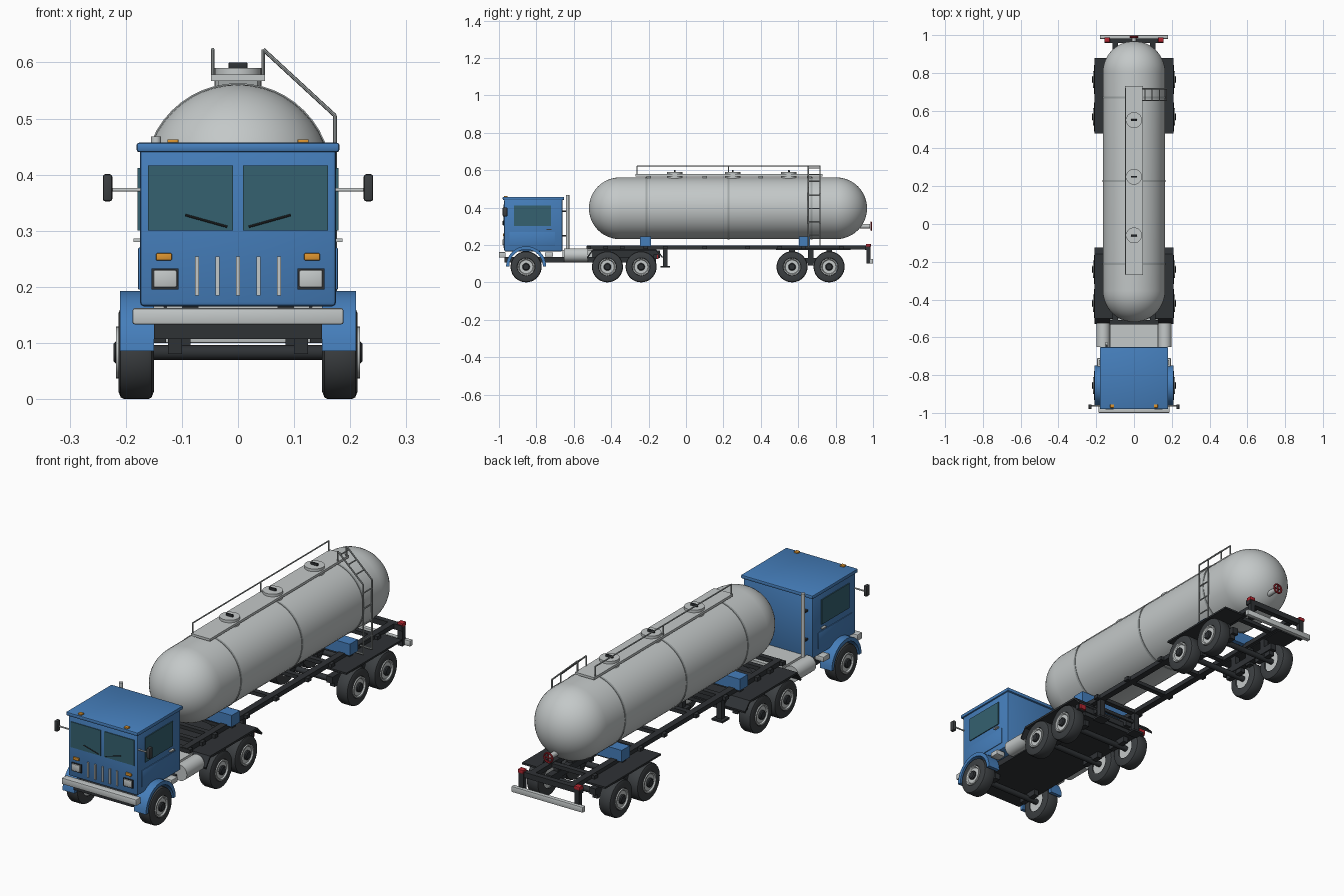
import bpy, bmesh, math
from mathutils import Vector

old = bpy.data.objects.get("Cube")
if old:
    bpy.data.objects.remove(old, do_unlink=True)


def material(name, r, g, b):
    m = bpy.data.materials.new(name)
    m.use_nodes = True
    m.diffuse_color = (r, g, b, 1)
    m.node_tree.nodes["Principled BSDF"].inputs["Base Color"].default_value = (r, g, b, 1)
    return m


BLUE = material("cab blue", 0.06, 0.21, 0.50)
GREY = material("light grey", 0.55, 0.58, 0.58)
STEEL = material("steel grey", 0.36, 0.39, 0.39)
DARK = material("chassis dark", 0.028, 0.032, 0.036)
RUBBER = material("tyre dark", 0.045, 0.05, 0.054)
GLASS = material("glass teal", 0.035, 0.12, 0.16)
AMBER = material("amber", 0.72, 0.30, 0.03)
RED = material("red", 0.45, 0.02, 0.03)
SIDES = ((1, "left"), (-1, "right"))


def finish(name, bm, mat, smooth=True):
    bmesh.ops.recalc_face_normals(bm, faces=bm.faces)
    me = bpy.data.meshes.new(name)
    bm.to_mesh(me)
    bm.free()
    me.materials.append(mat)
    if smooth:
        me.shade_smooth()
        me.set_sharp_from_angle(angle=math.radians(35))
    ob = bpy.data.objects.new(name, me)
    bpy.context.scene.collection.objects.link(ob)
    return ob


def box(name, x, y, z, mat, bevel=0):
    """Box from (min, max) ranges."""
    bm = bmesh.new()
    bmesh.ops.create_cube(bm, size=1)
    for v in bm.verts:
        v.co = [r[0] if c < 0 else r[1] for c, r in zip(v.co, (x, y, z))]
    if bevel:
        bmesh.ops.bevel(bm, geom=bm.edges[:], offset=bevel, segments=2, affect='EDGES', profile=0.5)
    return finish(name, bm, mat, bool(bevel))


def boxes(name, x, y, z, mat, bevel=0):
    """Mirrored pair of boxes."""
    for s, side in SIDES:
        box(f"{side}_{name}", sorted((s * x[0], s * x[1])), y, z, mat, bevel)


def lathe(name, profile, origin, axis, mat, seg=32):
    """Spin (radius, distance) points about an axis."""
    bm = bmesh.new()
    q = Vector(axis).to_track_quat('Z', 'Y')
    vs = [bm.verts.new(q @ Vector((r, 0, d)) + Vector(origin)) for r, d in profile]
    es = [bm.edges.new(p) for p in zip(vs, vs[1:])]
    bmesh.ops.spin(bm, geom=vs + es, cent=origin, axis=axis, angle=math.tau, steps=seg)
    bmesh.ops.remove_doubles(bm, verts=bm.verts, dist=1e-5)
    return finish(name, bm, mat)


def tube(name, a, b, r, mat, seg=12):
    d = Vector(b) - Vector(a)
    return lathe(name, [(0, 0), (r, 0), (r, d.length), (0, d.length)], a, d.normalized(), mat, seg)


def path(name, points, r, mat):
    for i, (a, b) in enumerate(zip(points, points[1:])):
        tube(f"{name}_{i + 1}", a, b, r, mat, 8)


def extrude(name, outline, x0, x1, mat):
    """Extrude a (y, z) outline along x."""
    bm = bmesh.new()
    f = bm.faces.new([bm.verts.new((x0, y, z)) for y, z in outline])
    g = bmesh.ops.extrude_face_region(bm, geom=[f])["geom"]
    bmesh.ops.translate(bm, verts=[v for v in g if isinstance(v, bmesh.types.BMVert)], vec=(x1 - x0, 0, 0))
    return finish(name, bm, mat)


# Wheels and axles
R = 0.083
TYRE = [(0.045, 0.15), (0.07, 0.15), (R - 0.003, 0.154), (R, 0.16), (R, 0.203), (R - 0.003, 0.209), (0.07, 0.213), (0.048, 0.213), (0.045, 0.205)]
RIM = [(0, 0.155), (0.046, 0.155), (0.046, 0.217), (0.04, 0.217), (0.036, 0.211), (0, 0.211)]
HUB = [(0.02, 0.2), (0.02, 0.218), (0.015, 0.222), (0, 0.222)]
for n, y in enumerate((-0.855, -0.42, -0.24, 0.567, 0.765), 1):
    tube(f"axle_{n}", (-0.16, y, R), (0.16, y, R), 0.013, DARK)
    boxes(f"spring_{n}", (0.1, 0.125), (y - 0.05, y + 0.05), (0.08, 0.108), DARK)
    for s, side in SIDES:
        for part, prof, mat in (("tyre", TYRE, RUBBER), ("rim", RIM, GREY), ("hub", HUB, DARK)):
            lathe(f"{side}_{part}_{n}", prof, (0, y, R), (s, 0, 0), mat, 36)

# Tractor chassis
box("tractor_chassis", (-0.15, 0.15), (-0.97, -0.16), (0.107, 0.135), DARK)
boxes("tractor_rail", (0.07, 0.1), (-0.66, -0.14), (0.13, 0.17), DARK)
box("tractor_rear_beam", (-0.19, 0.19), (-0.175, -0.155), (0.125, 0.15), DARK)
boxes("tractor_tail_lamp", (0.155, 0.185), (-0.157, -0.146), (0.125, 0.148), RED)
box("deck_plate", (-0.127, 0.127), (-0.66, -0.5), (0.135, 0.172), GREY)
tube("coupling_disc", (0, -0.33, 0.165), (0, -0.33, 0.18), 0.085, DARK, 32)
box("front_bumper", (-0.188, 0.188), (-1, -0.965), (0.133, 0.162), GREY, 0.004)
boxes("step", (0.15, 0.195), (-0.755, -0.71), (0.137, 0.16), GREY, 0.003)
for s, side in SIDES:
    tube(f"{side}_fuel_tank", (s * 0.163, -0.652, 0.146), (s * 0.163, -0.525, 0.146), 0.036, GREY, 32)
    outer = [(-0.53, 0.135), (-0.5, 0.176), (-0.16, 0.176), (-0.125, 0.14)]
    inner = [(y * 0.99 - 0.003, z - 0.009) for y, z in reversed(outer)]
    extrude(f"{side}_rear_fender", outer + inner, s * 0.105, s * 0.21, DARK)

# Front wheel arches
for s, side in SIDES:
    arc = [math.pi * i / 16 for i in range(17)]
    ring = [(-0.855 + r * math.cos(a), 0.086 + r * math.sin(a))
            for r, seq in ((0.107, arc), (0.09, arc[::-1])) for a in seq]
    extrude(f"{side}_front_arch", ring, s * 0.15, s * 0.21, BLUE)

# Cab shell, roof and glass
box("cab_body", (-0.175, 0.175), (-0.972, -0.66), (0.165, 0.446), BLUE, 0.008)
box("cab_roof", (-0.181, 0.181), (-0.98, -0.652), (0.44, 0.457), BLUE, 0.005)
boxes("windscreen", (0.009, 0.16), (-0.975, -0.969), (0.3, 0.416), GLASS)
boxes("side_window", (0.172, 0.179), (-0.92, -0.722), (0.3, 0.412), GLASS)
boxes("door_panel", (0.172, 0.178), (-0.945, -0.7), (0.195, 0.27), BLUE, 0.002)
boxes("door_handle", (0.174, 0.186), (-0.745, -0.72), (0.28, 0.286), GREY)

# Cab front details
for i in range(5):
    x = (i - 2) * 0.0365
    box(f"grille_bar_{i + 1}", (x - 0.0035, x + 0.0035), (-0.977, -0.969), (0.185, 0.254), GREY)
boxes("headlight_frame", (0.106, 0.154), (-0.977, -0.969), (0.195, 0.233), DARK)
boxes("headlight", (0.109, 0.151), (-0.982, -0.97), (0.199, 0.23), GREY, 0.003)
boxes("indicator", (0.118, 0.146), (-0.979, -0.969), (0.247, 0.26), AMBER, 0.002)
boxes("roof_marker", (0.106, 0.126), (-0.973, -0.955), (0.455, 0.463), AMBER, 0.002)
boxes("mirror", (0.224, 0.241), (-0.98, -0.955), (0.352, 0.401), RUBBER, 0.005)
for s, side in SIDES:
    tube(f"{side}_mirror_arm", (s * 0.17, -0.963, 0.373), (s * 0.228, -0.963, 0.373), 0.0035, GREY)
    tube(f"{side}_wiper", (s * 0.019, -0.978, 0.307), (s * 0.094, -0.978, 0.328), 0.002, DARK, 8)

# Exhaust stack
tube("exhaust_stack", (-0.146, -0.633, 0.16), (-0.146, -0.633, 0.468), 0.009, GREY, 20)
for z in (0.25, 0.38):
    box("exhaust_bracket", (-0.152, -0.14), (-0.665, -0.63), (z - 0.004, z + 0.004), DARK)

# Trailer frame
boxes("trailer_rail", (0.085, 0.115), (-0.53, 0.97), (0.176, 0.197), DARK)
for i, y in enumerate((-0.52, -0.43, -0.34, -0.215, -0.11, 0.1, 0.33, 0.5, 0.63, 0.83)):
    box(f"trailer_crossmember_{i + 1}", (-0.13, 0.13), (y - 0.012, y + 0.012), (0.178, 0.195), DARK)
boxes("trailer_fender", (0.1, 0.21), (0.48, 0.88), (0.172, 0.18), DARK)
boxes("suspension_beam", (0.095, 0.125), (0.5, 0.83), (0.1, 0.13), DARK)
for y in (0.567, 0.666, 0.765):
    boxes("suspension_hanger", (0.098, 0.12), (y - 0.015, y + 0.015), (0.09, 0.178), DARK)
boxes("landing_leg", (0.085, 0.11), (-0.122, -0.098), (0.085, 0.18), DARK)
boxes("landing_foot", (0.07, 0.125), (-0.135, -0.085), (0.079, 0.088), DARK)
box("landing_brace", (-0.09, 0.09), (-0.115, -0.105), (0.13, 0.145), DARK)

# Trailer rear end
box("rear_beam", (-0.155, 0.155), (0.957, 0.982), (0.172, 0.197), DARK)
boxes("rear_post", (0.128, 0.152), (0.965, 0.986), (0.1, 0.195), DARK)
boxes("rear_lamp", (0.128, 0.156), (0.962, 0.988), (0.19, 0.206), RED, 0.002)
box("rear_bumper", (-0.18, 0.18), (0.98, 1), (0.1, 0.126), GREY, 0.003)

# Tank with domed ends, bands and saddles
TR, TZ, Y0, Y1 = 0.165, 0.396, -0.519, 0.968
quarter = [math.pi / 2 * i / 12 for i in range(13)]
dome = [(TR * math.sin(a), TR * (1 - math.cos(a))) for a in quarter]
length = Y1 - Y0
lathe("tank", dome + [(r, length - d) for r, d in reversed(dome)], (0, Y0, TZ), (0, 1, 0), GREY, 48)
for i, y in enumerate((-0.212, 0.228, 0.67)):
    lathe(f"tank_band_{i + 1}", [(TR - 0.003, -0.005), (TR + 0.002, -0.005), (TR + 0.002, 0.005), (TR - 0.003, 0.005)],
          (0, y, TZ), (0, 1, 0), STEEL, 48)
for name, y in (("front_saddle", -0.216), ("rear_saddle", 0.633)):
    box(name, (-0.14, 0.14), (y - 0.029, y + 0.029), (0.192, 0.245), BLUE)

# Walkway and hatches
box("walkway", (-0.048, 0.048), (-0.27, 0.73), (0.567, 0.578), GREY)
for y in (-0.2, 0.1, 0.4, 0.66):
    box("walkway_support", (-0.035, 0.035), (y - 0.012, y + 0.012), (0.55, 0.568), STEEL)
for i, y in enumerate((-0.06, 0.25, 0.55)):
    tube(f"hatch_{i + 1}", (0, y, 0.55), (0, y, 0.59), 0.042, GREY, 28)
    box(f"hatch_handle_{i + 1}", (-0.017, 0.017), (y - 0.005, y + 0.005), (0.588, 0.6), DARK, 0.002)

# Handrail and ladder
rail = -0.045
path("handrail", [(rail, -0.262, 0.573), (rail, -0.262, 0.623), (rail, 0.717, 0.623), (rail, 0.717, 0.573)], 0.003, STEEL)
tube("handrail_post", (rail, 0.228, 0.573), (rail, 0.228, 0.623), 0.003, STEEL, 8)
foot, bend, top = (Vector((x, 0, z)) for x, z in ((0.173, 0.19), (0.173, 0.505), (0.045, 0.623)))
LY = (Vector((0, 0.654, 0)), Vector((0, 0.716, 0)))
for i, o in enumerate(LY):
    path(f"ladder_rail_{i + 1}", [foot + o, bend + o, top + o, Vector((0.045, 0, 0.573)) + o], 0.0035, STEEL)
    tube(f"ladder_mount_{i + 1}", Vector((0.1, 0, 0.19)) + o, foot + o, 0.004, STEEL, 8)
rungs = [foot.lerp(bend, t) for t in (0.2, 0.42, 0.65, 0.88)] + [bend.lerp(top, t) for t in (0.3, 0.6, 0.9)]
for i, p in enumerate(rungs):
    tube(f"ladder_rung_{i + 1}", p + LY[0], p + LY[1], 0.003, STEEL, 8)

# Outlet pipe and valve wheel
tube("outlet_pipe", (0, 0.92, 0.3), (0, 0.985, 0.3), 0.012, GREY, 20)
ring = [(0.021 + 0.004 * math.cos(a), 0.004 * math.sin(a)) for a in (math.tau * i / 8 for i in range(9))]
lathe("valve_wheel", ring, (0, 0.99, 0.3), (0, 1, 0), RED, 24)
for d in (Vector((0.021, 0, 0)), Vector((0, 0, 0.021))):
    c = Vector((0, 0.99, 0.3))
    tube("valve_spoke", c - d, c + d, 0.003, RED, 8)
